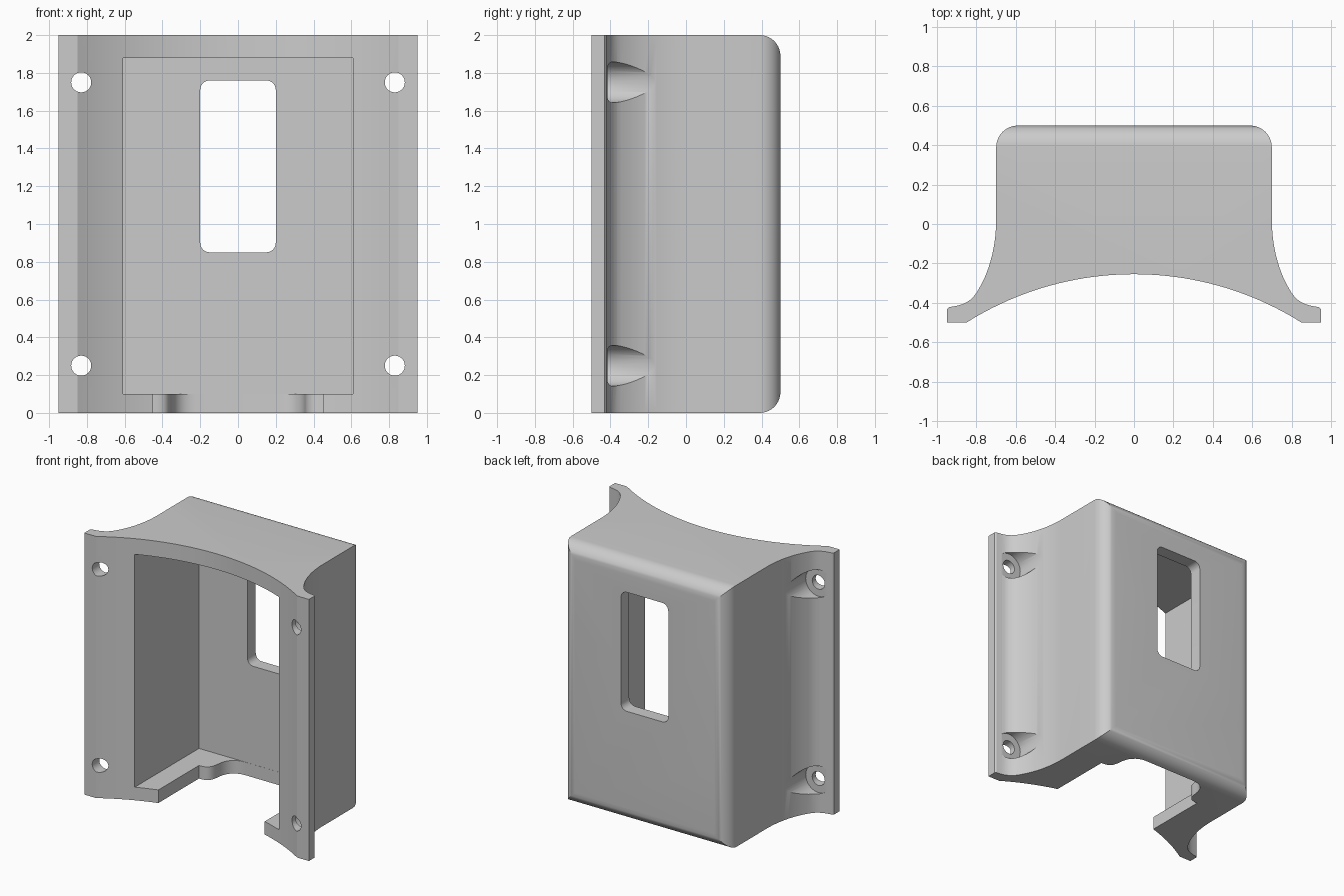
import bpy
import bmesh
from math import sin, cos, pi, sqrt, radians

if "Cube" in bpy.data.objects:
    bpy.data.objects.remove(bpy.data.objects["Cube"], do_unlink=True)

grey = bpy.data.materials.new("plain grey")
grey.use_nodes = True
grey.diffuse_color = (0.6, 0.6, 0.6, 1)
grey.node_tree.nodes["Principled BSDF"].inputs["Base Color"].default_value = (0.6, 0.6, 0.6, 1)

PLACE = {
    "x": lambda u, v, w: (w, u, v),
    "y": lambda u, v, w: (u, w, v),
    "z": lambda u, v, w: (u, v, w),
}


def prism(name, outline, axis, start, end):
    """Extrude a closed 2D outline along an axis."""
    bm = bmesh.new()
    face = bm.faces.new([bm.verts.new(PLACE[axis](u, v, start)) for u, v in outline])
    new = bmesh.ops.extrude_face_region(bm, geom=[face])["geom"]
    shift = PLACE[axis](0, 0, end - start)
    bmesh.ops.translate(bm, vec=shift, verts=[g for g in new if isinstance(g, bmesh.types.BMVert)])
    bmesh.ops.recalc_face_normals(bm, faces=bm.faces)
    mesh = bpy.data.meshes.new(name)
    bm.to_mesh(mesh)
    bm.free()
    mesh.materials.append(grey)
    obj = bpy.data.objects.new(name, mesh)
    bpy.context.collection.objects.link(obj)
    return obj


def arc(cx, cy, r, a0, a1, n=10):
    return [(cx + r * cos(radians(a0 + (a1 - a0) * i / n)),
             cy + r * sin(radians(a0 + (a1 - a0) * i / n))) for i in range(n + 1)]


def circle(cx, cy, r, n=40):
    return [(cx + r * cos(2 * pi * i / n), cy + r * sin(2 * pi * i / n)) for i in range(n)]


def bezier(p0, p1, p2, p3, n=10):
    pts = []
    for i in range(n + 1):
        t = i / n
        k = ((1 - t) ** 3, 3 * t * (1 - t) ** 2, 3 * t * t * (1 - t), t ** 3)
        pts.append(tuple(sum(c * p[j] for c, p in zip(k, (p0, p1, p2, p3))) for j in (0, 1)))
    return pts


def mirrored(half):
    """Close a right-hand half outline with its mirror image."""
    return half + [(-x, y) for x, y in reversed(half) if abs(x) > 1e-6]


def carve(target, cutter, operation="DIFFERENCE"):
    mod = target.modifiers.new(cutter.name, "BOOLEAN")
    mod.operation = operation
    mod.solver = "EXACT"
    mod.object = cutter
    bpy.context.view_layer.objects.active = target
    bpy.ops.object.modifier_apply(modifier=mod.name)
    bpy.data.objects.remove(cutter, do_unlink=True)


# Housing: flared plan with a concave front, from the front centre to the back
R = 0.11
front_radius = 1.597
half = []
for i in range(21):
    x = 0.85 * i / 20
    half.append((x, -0.255 - front_radius + sqrt(front_radius ** 2 - x * x)))
half[-1] = (0.85, -0.5)
half += [(0.95, -0.5), (0.95, -0.432)]
half += bezier((0.938, -0.422), (0.83, -0.41), (0.81, -0.37), (0.772, -0.30), 8)
half += bezier((0.772, -0.30), (0.73, -0.22), (0.70, -0.10), (0.70, 0.02), 10)[1:]
half += arc(0.70 - R, 0.5 - R, R, 0, 90)
housing = prism("housing", mirrored(half), "z", 0, 2)

# Rounded top and bottom back edges
side = [(-0.7, -0.0), (0.5 - R, 0)] + arc(0.5 - R, R, R, -90, 0)[1:]
side += arc(0.5 - R, 2 - R, R, 0, 90) + [(-0.7, 2)]
carve(housing, prism("side_shape", side, "x", -1.2, 1.2), "INTERSECT")

# Inner cavity, open to the front
cavity = [(-0.61, 0.1), (0.61, 0.1), (0.61, 1.88), (-0.61, 1.88)]
carve(housing, prism("cavity", cavity, "y", -1, 0.4))

# Window through the back wall
r = 0.05
window = (arc(0.2 - r, 1.76 - r, r, 0, 90, 6) + arc(-0.2 + r, 1.76 - r, r, 90, 180, 6)
          + arc(-0.2 + r, 0.85 + r, r, 180, 270, 6) + arc(0.2 - r, 0.85 + r, r, 270, 360, 6))
carve(housing, prism("window", window, "y", 0.2, 0.8))

# Notch in the floor with wavy shoulders
notch = [(0.45, -1), (0.45, 0.16)]
notch += bezier((0.45, 0.17), (0.38, 0.17), (0.36, 0.20), (0.355, 0.26), 8)
notch += bezier((0.355, 0.26), (0.35, 0.34), (0.31, 0.399), (0.22, 0.399), 8)[1:]
carve(housing, prism("notch", mirrored(notch), "z", -0.2, 0.15))

# Screw holes and their round head pockets
for x in (-0.83, 0.83):
    for z in (0.25, 1.75):
        carve(housing, prism("head_pocket", circle(x, z, 0.108), "y", -0.415, 0.2))
        carve(housing, prism("screw_hole", circle(x, z, 0.053), "y", -0.8, 0.1))

# Smooth curved faces, keep the edges sharp
for obj in bpy.context.selected_objects:
    obj.select_set(False)
housing.select_set(True)
bpy.context.view_layer.objects.active = housing
bpy.ops.object.shade_smooth_by_angle(angle=radians(30))
